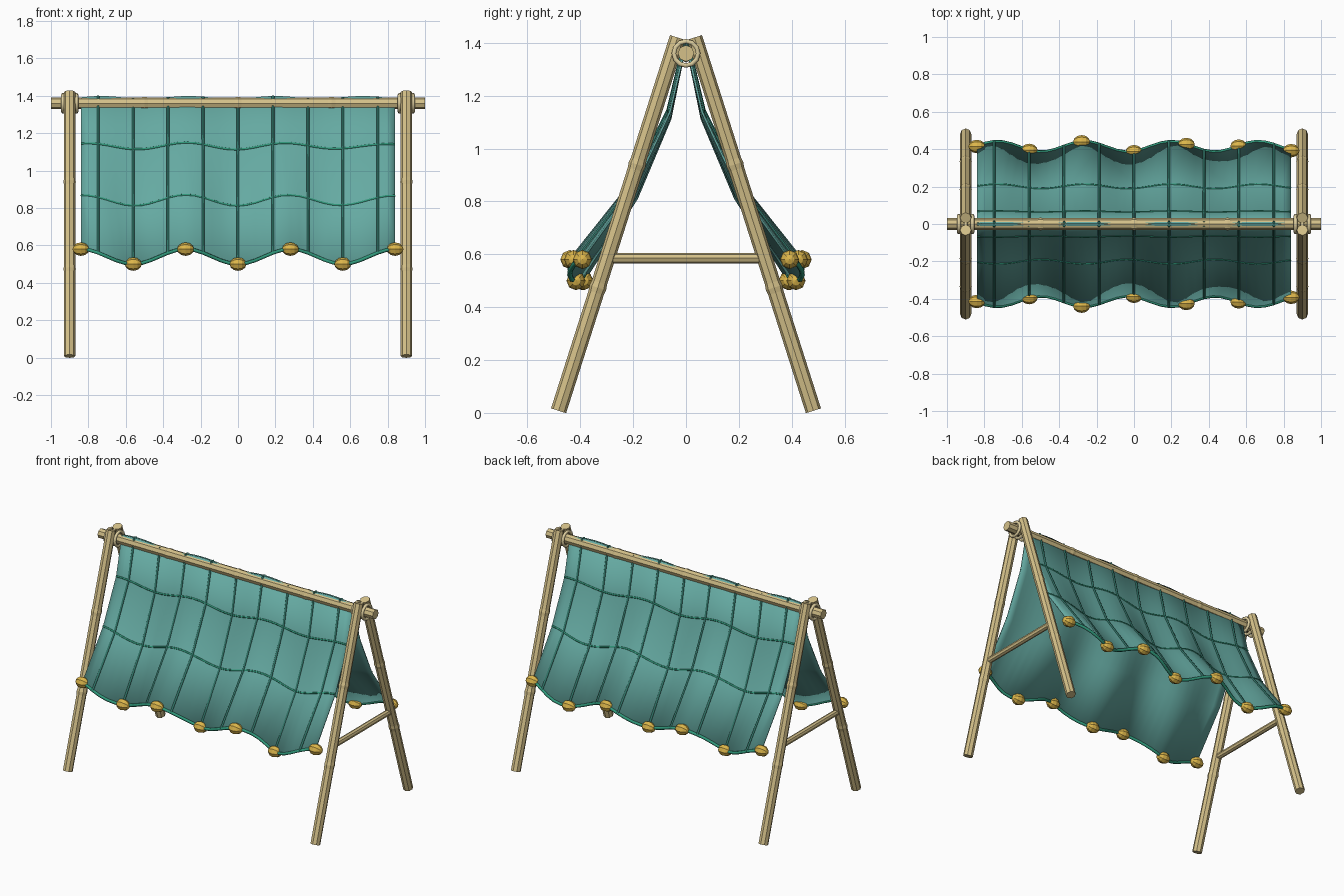
import bpy, bmesh
from math import cos, pi
from mathutils import Vector, Matrix

if "Cube" in bpy.data.objects:
    bpy.data.objects.remove(bpy.data.objects["Cube"])


def material(name, r, g, b):
    m = bpy.data.materials.new(name)
    m.diffuse_color = (r, g, b, 1)
    m.use_nodes = True
    m.node_tree.nodes["Principled BSDF"].inputs["Base Color"].default_value = m.diffuse_color
    return m


WOOD = material("wood", 0.66, 0.53, 0.25)
ROPE = material("rope", 0.72, 0.61, 0.34)
CLOTH = material("cloth", 0.13, 0.40, 0.36)
RIB = material("dark_seam", 0.03, 0.18, 0.14)
TRIM = material("green_trim", 0.03, 0.32, 0.20)
GOLD = material("gold", 0.72, 0.47, 0.07)


def finish(name, bm, mat, smooth=False):
    bmesh.ops.recalc_face_normals(bm, faces=bm.faces)
    me = bpy.data.meshes.new(name)
    bm.to_mesh(me)
    bm.free()
    me.materials.append(mat)
    for p in me.polygons:
        p.use_smooth = smooth
    ob = bpy.data.objects.new(name, me)
    bpy.context.collection.objects.link(ob)
    return ob


def pole(name, a, b, r, knots=(), sides=8):
    """Straight pole from a to b with slightly swollen knots at given fractions."""
    a, b = Vector(a), Vector(b)
    length = (b - a).length
    rot = (b - a).to_track_quat('Z', 'Y')
    stations = [(0, r)]
    for k in knots:
        stations += [(k - .02 / length, r), (k, r * 1.1), (k + .02 / length, r)]
    stations.append((1, r))
    bm = bmesh.new()
    rings = []
    for t, rad in stations:
        rings.append([bm.verts.new(a + rot @ (Matrix.Rotation(2 * pi * i / sides, 3, 'Z')
                      @ Vector((rad, 0, t * length)))) for i in range(sides)])
    for p, q in zip(rings, rings[1:]):
        for i in range(sides):
            j = (i + 1) % sides
            bm.faces.new((p[i], p[j], q[j], q[i]))
    bm.faces.new(rings[0])
    bm.faces.new(rings[-1])
    return finish(name, bm, WOOD)


def tube(name, pts, r, mat, cyclic=False, res=1):
    cu = bpy.data.curves.new(name, 'CURVE')
    cu.dimensions = '3D'
    cu.bevel_depth = r
    cu.bevel_resolution = res
    cu.use_fill_caps = True
    sp = cu.splines.new('POLY')
    sp.points.add(len(pts) - 1)
    for p, co in zip(sp.points, pts):
        p.co = (*co, 1)
    sp.use_cyclic_u = cyclic
    cu.materials.append(mat)
    ob = bpy.data.objects.new(name, cu)
    bpy.context.collection.objects.link(ob)
    return ob


# draped cloth surface: four rows from ridge to hem, rippling more toward the hem
PROFILE = [(0.004, 1.39), (0.062, 1.13), (0.197, 0.84), (0.412, 0.54)]


def drape(x, row, side, lift=0.0):
    y, z = PROFILE[row]
    t = row / 3
    fold = cos(2 * pi * (x - 0.2) / 0.465)
    y += 0.028 * t * t * fold + lift * 0.9
    z += -0.04 * t * cos(2 * pi * x / 0.56) + 0.008 * (1 - t) * fold + lift * 0.4
    return Vector((x, side * y, z))


# wooden frame
pole("ridge_pole", (-1, 0, 1.36), (1, 0, 1.36), 0.031, (0.25, 0.5, 0.75))
for sx, end in ((-1, "left"), (1, "right")):
    x = 0.9 * sx
    for sy, face in ((-1, "front"), (1, "back")):
        pole(f"{end}_{face}_leg", (x, sy * 0.482, 0.008), (x, sy * 0.032, 1.42),
             0.03, (0.33, 0.66))
    pole(f"{end}_crossbar", (x, -0.3, 0.585), (x, 0.3, 0.585), 0.019)
    # rope lashing around the joint
    for n, off in enumerate((-0.036, 0, 0.036)):
        ring = [(x + off, 0.046 * cos(2 * pi * i / 12),
                 1.36 + 0.046 * cos(2 * pi * i / 12 - pi / 2)) for i in range(12)]
        tube(f"{end}_lashing_{n}", ring, 0.01, ROPE, True)

# canopy sides, seams and weights
COLS = 36
xs = [-0.84 + 1.68 * i / COLS for i in range(COLS + 1)]
for side, face in ((-1, "front"), (1, "back")):
    bm = bmesh.new()
    grid = [[bm.verts.new(drape(x, r, side)) for x in xs] for r in range(4)]
    for r in range(3):
        for i in range(COLS):
            bm.faces.new((grid[r][i], grid[r][i + 1], grid[r + 1][i + 1], grid[r + 1][i]))
    cloth = finish(f"{face}_cloth", bm, CLOTH, True)
    solid = cloth.modifiers.new("thickness", 'SOLIDIFY')
    solid.thickness = 0.008
    solid.offset = 0

    for row, r in ((1, 0.006), (2, 0.006), (3, 0.010)):
        name = f"{face}_hem" if row == 3 else f"{face}_cross_seam_{row}"
        tube(name, [drape(x, row, side, 0.003 if row < 3 else 0) for x in xs], r, TRIM)

    for k in range(-4, 5):
        x = k * 0.187
        tube(f"{face}_rib_{k + 4}", [drape(x, r, side, 0.004) for r in range(4)], 0.007, RIB)

    for k in range(-3, 4):
        bm = bmesh.new()
        mat = (Matrix.Translation(drape(k * 0.28, 3, side))
               @ Matrix.Diagonal((0.045, 0.036, 0.036, 1)) @ Matrix.Rotation(pi / 2, 4, 'Y'))
        bmesh.ops.create_uvsphere(bm, u_segments=8, v_segments=6, radius=1, matrix=mat)
        finish(f"{face}_weight_{k + 3}", bm, GOLD)
